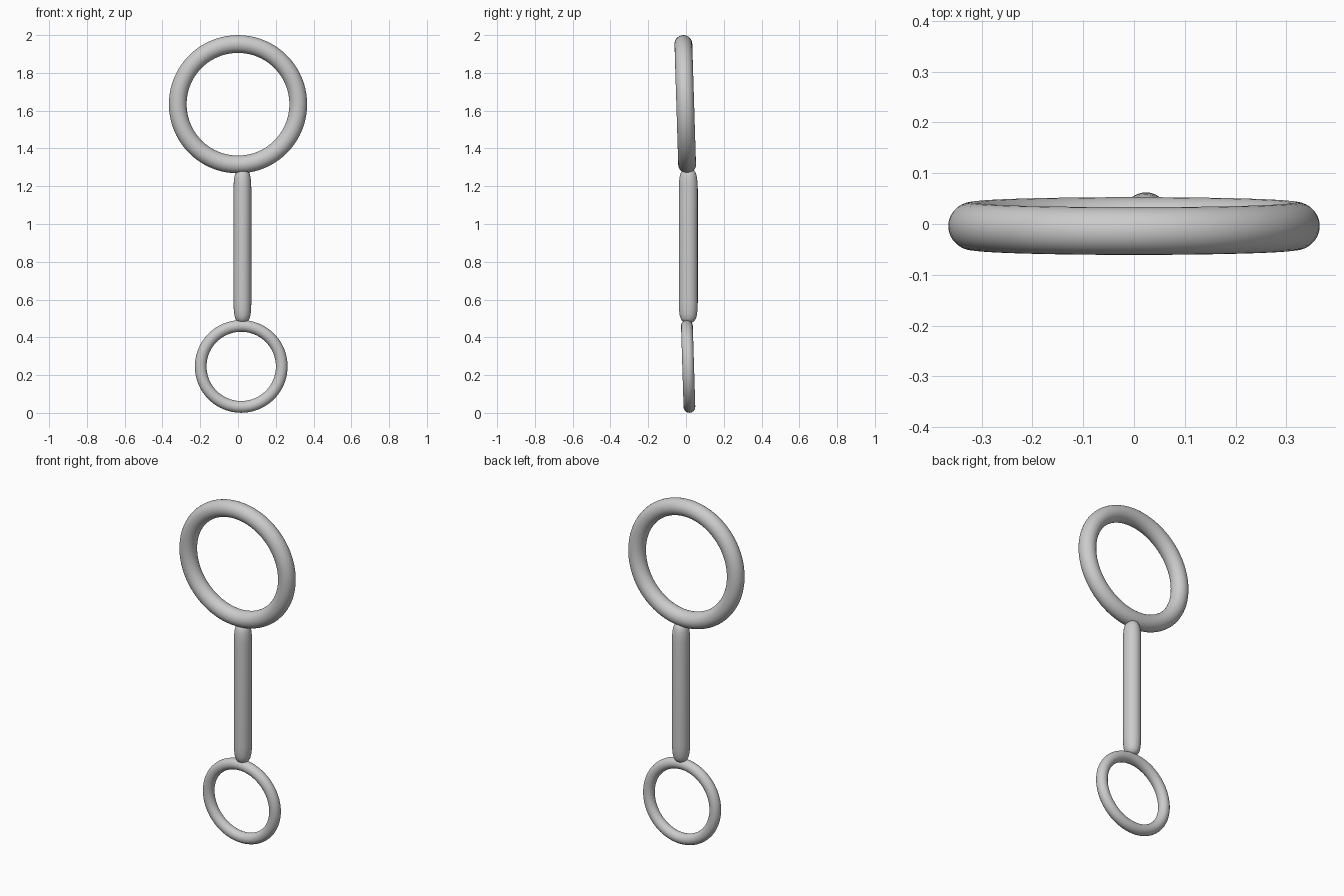
import bpy, bmesh, math

if "Cube" in bpy.data.objects:
    bpy.data.objects.remove(bpy.data.objects["Cube"])


def ring(name, loc, major, minor):
    # upright ring leaning very slightly forward
    bpy.ops.mesh.primitive_torus_add(
        major_radius=major, minor_radius=minor,
        major_segments=80, minor_segments=28,
        location=loc, rotation=(math.pi / 2 + 0.031, 0, 0))
    ob = bpy.context.object
    ob.name = name
    bpy.ops.object.shade_smooth()
    return ob


def lathe(name, profile, loc, scale, segments=40):
    bm = bmesh.new()
    verts = [bm.verts.new((r, 0, z)) for r, z in profile]
    edges = [bm.edges.new(p) for p in zip(verts, verts[1:])]
    bmesh.ops.spin(bm, geom=verts + edges, cent=(0, 0, 0), axis=(0, 0, 1),
                   angle=2 * math.pi, steps=segments)
    bmesh.ops.remove_doubles(bm, verts=bm.verts[:], dist=1e-5)
    bmesh.ops.recalc_face_normals(bm, faces=bm.faces[:])
    me = bpy.data.meshes.new(name)
    bm.to_mesh(me)
    bm.free()
    ob = bpy.data.objects.new(name, me)
    ob.location, ob.scale = loc, scale
    bpy.context.collection.objects.link(ob)
    for p in me.polygons:
        p.use_smooth = True
    return ob


# large upper ring and small lower ring
ring("large_ring", (0, -0.004, 1.634), 0.319, 0.047)
ring("small_ring", (0.017, 0.0115, 0.246), 0.2145, 0.031)

# connecting rod with rounded ends, slightly oval in depth
half = [(0, 0.408), (0.018, 0.406), (0.030, 0.398), (0.038, 0.384),
        (0.043, 0.364), (0.046, 0.335), (0.047, 0.30)]
profile = [(r, -z) for r, z in half] + half[::-1]
lathe("handle_rod", profile, (0.0235, 0.012, 0.884), (1, 1.07, 1))
